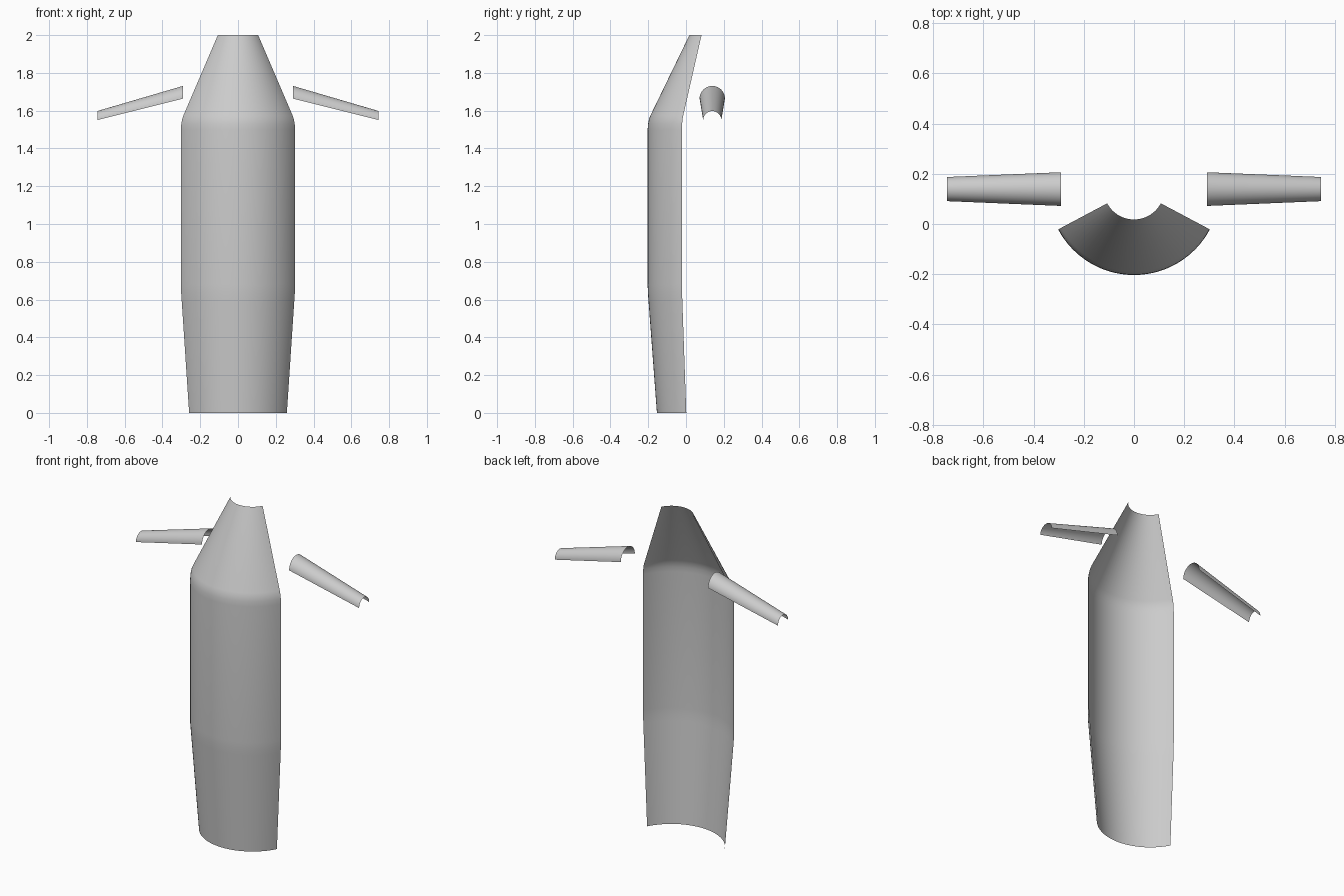
import bpy, bmesh
from math import sin, cos, pi, radians

if "Cube" in bpy.data.objects:
    bpy.data.objects.remove(bpy.data.objects["Cube"])


def loft(name, rings):
    """Open sheet skinned through rows of points."""
    bm = bmesh.new()
    rows = [[bm.verts.new(p) for p in ring] for ring in rings]
    for a, b in zip(rows, rows[1:]):
        for i in range(len(a) - 1):
            bm.faces.new((a[i], a[i + 1], b[i + 1], b[i]))
    mesh = bpy.data.meshes.new(name)
    bm.to_mesh(mesh)
    bm.free()
    ob = bpy.data.objects.new(name, mesh)
    bpy.context.collection.objects.link(ob)
    bpy.ops.object.select_all(action='DESELECT')
    ob.select_set(True)
    bpy.context.view_layer.objects.active = ob
    bpy.ops.object.shade_smooth_by_angle(angle=radians(30))
    return ob


AXIS_Y = 0.139

# body shell: part-turn of a profile (height, radius) facing the front
profile = [(0, .293), (.60, .338), (.64, .341), (.68, .342), (1.50, .342),
           (1.53, .340), (1.555, .335), (1.575, .327), (2, .121)]
HALF, SEGS = radians(62), 32
angles = [-HALF + 2 * HALF * i / SEGS for i in range(SEGS + 1)]
loft("body_shell", [[(r * sin(a), AXIS_Y - r * cos(a), z) for a in angles]
                    for z, r in profile])

# arm shells: tapered half tubes, open underneath, sloping down outwards
stations = [(.291, 1.664, .067), (.745, 1.550, .048)]  # x, centre z, radius
for side, label in ((1, "right"), (-1, "left")):
    loft("arm_shell_" + label,
         [[(side * x, AXIS_Y - side * r * cos(pi * i / 20), z + r * sin(pi * i / 20))
           for i in range(21)] for x, z, r in stations][::1])

# turn the arm faces outwards
for label in ("right", "left"):
    mesh = bpy.data.objects["arm_shell_" + label].data
    if mesh.polygons[10].normal.z < 0:
        mesh.flip_normals()
